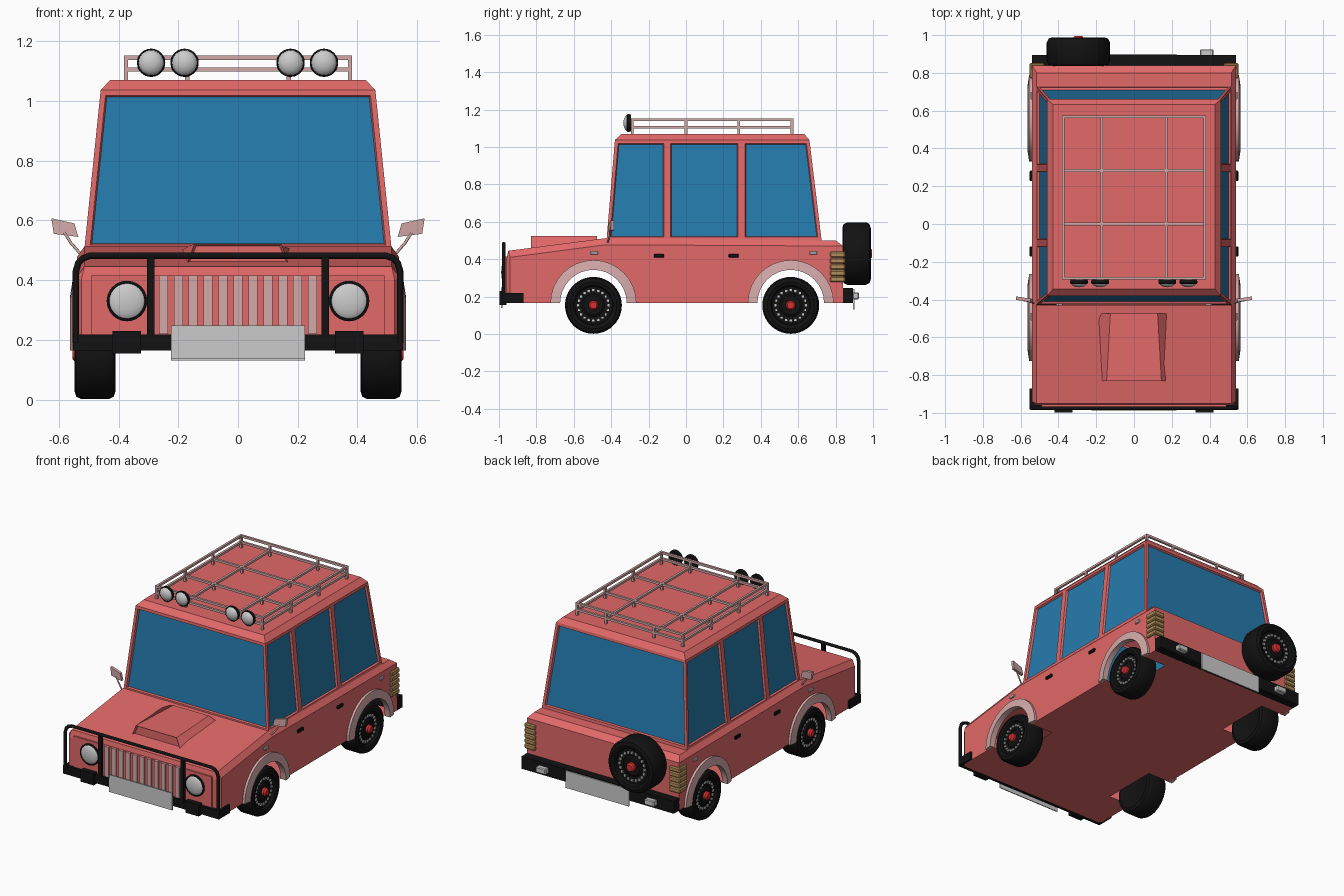
import bpy, bmesh
from math import sin, cos, pi
from mathutils import Vector

if "Cube" in bpy.data.objects:
    bpy.data.objects.remove(bpy.data.objects["Cube"])


def mat(name, r, g, b):
    m = bpy.data.materials.new(name)
    m.diffuse_color = (r, g, b, 1)
    m.use_nodes = True
    m.node_tree.nodes["Principled BSDF"].inputs["Base Color"].default_value = m.diffuse_color
    return m


RED = mat("paint", 0.76, 0.14, 0.14)
PINK = mat("trim", 0.66, 0.40, 0.40)
BLUE = mat("glass", 0.018, 0.20, 0.42)
BLACK = mat("rubber", 0.006, 0.006, 0.006)
AMBER = mat("amber", 0.45, 0.27, 0.10)
HUB = mat("hub_red", 0.70, 0.03, 0.03)


def finish(name, bm, m=None, smooth=False):
    me = bpy.data.meshes.new(name)
    bm.to_mesh(me)
    bm.free()
    ob = bpy.data.objects.new(name, me)
    bpy.context.collection.objects.link(ob)
    if m:
        me.materials.append(m)
    if smooth:
        bpy.ops.object.select_all(action='DESELECT')
        ob.select_set(True)
        bpy.context.view_layer.objects.active = ob
        bpy.ops.object.shade_smooth_by_angle(angle=0.6)
    return ob


def soup(faces):
    """Welded bmesh from a list of polygons."""
    bm = bmesh.new()
    for f in faces:
        bm.faces.new([bm.verts.new(p) for p in f])
    bmesh.ops.remove_doubles(bm, verts=bm.verts, dist=1e-4)
    bmesh.ops.recalc_face_normals(bm, faces=bm.faces)
    return bm


def box(name, x, y, z, m=None, bevel=0):
    bm = bmesh.new()
    bmesh.ops.create_cube(bm, size=1)
    for v in bm.verts:
        v.co = [(a[0] + a[1]) / 2 + c * (a[1] - a[0]) for a, c in zip((x, y, z), v.co)]
    if bevel:
        bmesh.ops.bevel(bm, geom=bm.edges[:], offset=bevel, segments=1, affect='EDGES')
    return finish(name, bm, m)


def side_box(name, s, x, y, z, m=None, bevel=0):
    return box(name, sorted((s * x[0], s * x[1])), y, z, m, bevel)


def lathe(name, profile, centre, axis, m=None, n=32):
    q = Vector(axis).to_track_quat('Z', 'Y')
    def pt(p, i):
        a = 2 * pi * i / n
        return Vector(centre) + q @ Vector((p[0] * cos(a), p[0] * sin(a), p[1]))
    faces = []
    for p, r in zip(profile, profile[1:]):
        for i in range(n):
            f = [pt(p, i), pt(p, i + 1), pt(r, i + 1), pt(r, i)]
            if p[0] == 0:
                f.pop(1)
            elif r[0] == 0:
                f.pop(2)
            faces.append(f)
    return finish(name, soup(faces), m, True)


def tube(name, pts, r, m, res=1):
    cu = bpy.data.curves.new(name, 'CURVE')
    cu.dimensions = '3D'
    cu.bevel_depth, cu.bevel_resolution, cu.use_fill_caps = r, res, True
    sp = cu.splines.new('POLY')
    sp.points.add(len(pts) - 1)
    for p, c in zip(sp.points, pts):
        p.co = (*c, 1)
    cu.materials.append(m)
    ob = bpy.data.objects.new(name, cu)
    bpy.context.collection.objects.link(ob)
    bpy.ops.object.select_all(action='DESELECT')
    ob.select_set(True)
    bpy.context.view_layer.objects.active = ob
    bpy.ops.object.convert(target='MESH')


WHEELS = (-0.495, 0.56)
ZB = 0.165


def arch(yc, r, n=16):
    return [(yc - r * cos(pi * i / n), ZB + r * sin(pi * i / n)) for i in range(n + 1)]


# Lower body: hollow shell with wheel openings in the sides and floor
faces = []
for s in (-1, 1):
    side = [(-0.94, ZB)] + arch(WHEELS[0], .18) + arch(WHEELS[1], .18)
    side += [(0.84, ZB), (0.84, .47), (-.43, .477), (-.94, .41)]
    faces.append([(s * .54, y, z) for y, z in side])
    faces.append([(s * .54, -.94, ZB), (s * .525, -.96, ZB), (s * .525, -.96, .40), (s * .54, -.94, .41)])
    faces.append([(s * .54, -.94, .41), (s * .525, -.96, .40), (s * .515, -.95, .445)])
    faces.append([(s * .54, -.94, .41), (s * .54, -.43, .477), (s * .515, -.43, .512), (s * .515, -.95, .445)])
    faces.append([(s * .54, -.43, .477), (s * .54, .84, .47), (s * .515, .80, .50), (s * .515, .72, .50), (s * .515, -.43, .512)])


def bridge(*pts):
    faces.append([(x, y, z) for x, y, z in pts] + [(-x, y, z) for x, y, z in reversed(pts)])


bridge((.525, -.96, ZB), (.525, -.96, .40))
bridge((.525, -.96, .40), (.515, -.95, .445))
bridge((.515, -.95, .445), (.515, -.43, .512))
bridge((.515, .72, .50), (.515, .80, .50))
bridge((.515, .80, .50), (.54, .84, .47))
bridge((.54, .84, .47), (.54, .84, ZB))
floor = [(.525, -.96), (.54, -.94)]
for yc in WHEELS:
    floor += [(.54, yc - .18), (.38, yc - .18), (.38, yc + .18), (.54, yc + .18)]
bridge(*[(x, y, ZB) for x, y in floor + [(.54, .84)]])
finish("lower_body", soup(faces), RED)

# Cabin: tapered walls, chamfered roof and recessed windows
low = [-.425, -.10, .297, .725]
top = [-.38, -.10, .297, .66]
walls = []
for s in (-1, 1):
    for i in range(3):
        walls.append([(s * .515, low[i], .50), (s * .515, low[i + 1], .50), (s * .46, top[i + 1], 1.037), (s * .46, top[i], 1.037)])
for i in (0, 3):
    walls.append([(-.515, low[i], .50), (.515, low[i], .50), (.46, top[i], 1.037), (-.46, top[i], 1.037)])
A = [(-.46, -.38), (.46, -.38), (.46, .297), (.46, .66), (-.46, .66), (-.46, .297)]
rim = [(x, y, 1.037) for x, y in [(-.46, -.38), (.46, -.38), (.46, -.10), (.46, .297), (.46, .66), (-.46, .66), (-.46, .297), (-.46, -.10)]]
cap = [(x * .93, {-.38: -.345, .66: .632}.get(y, y), 1.07) for x, y, z in rim]
roof = [cap] + [[rim[i], rim[(i + 1) % 8], cap[(i + 1) % 8], cap[i]] for i in range(8)]
bm = soup(walls + roof)
panes = [f for f in bm.faces if f.calc_center_median().z < .9]
bmesh.ops.inset_individual(bm, faces=panes, thickness=.018, depth=0, use_even_offset=True)
bmesh.ops.inset_individual(bm, faces=panes, thickness=.005, depth=-.012, use_even_offset=True)
glass = [[v.co.copy() for v in f.verts] for f in panes]
bmesh.ops.delete(bm, geom=panes, context='FACES')
finish("cabin", bm, RED)
gb = bmesh.new()
for g in glass:
    gb.faces.new([gb.verts.new(p) for p in g])
finish("windows", gb, BLUE)

# Bonnet scoop with recessed front
b = [(-.17, -.83, .455), (.17, -.83, .455), (.19, -.475, .50), (-.19, -.475, .50)]
t = [(-.145, -.83, .523), (.145, -.83, .523), (.125, -.475, .523), (-.125, -.475, .523)]
bm = soup([b, t] + [[b[i], b[(i + 1) % 4], t[(i + 1) % 4], t[i]] for i in range(4)])
front = [f for f in bm.faces if f.calc_center_median().y < -.8]
bmesh.ops.inset_individual(bm, faces=front, thickness=.01, depth=-.015)
finish("bonnet_scoop", bm, RED)

# Front panel, grille slats and plate
box("front_panel", (-.49, .49), (-.966, -.95), (.21, .415), RED)
for i in range(11):
    x = (i - 5) * .05
    box("grille_slat", (x - .015, x + .015), (-.974, -.96), (.22, .415), PINK)
box("front_plate", (-.225, .225), (-.988, -.982), (.138, .248))
box("rear_plate", (-.225, .225), (.894, .901), (.13, .24))


# Round lamps: grey dome in a black rim
def lamp(name, x, y, z, r, depth):
    dome = [(r * cos(pi / 2 * i / 6), depth * sin(pi / 2 * i / 6)) for i in range(6)] + [(0, depth)]
    lathe(name + "_lens", dome, (x, y, z), (0, -1, 0), None, 24)
    ring = [(0, -.012), (r, -.012), (r * 1.08, -.004), (r * 1.08, .006), (r * .96, .010), (r * .92, .004)]
    lathe(name + "_rim", ring, (x, y, z), (0, -1, 0), BLACK, 24)


for x in (-.372, .372):
    lamp("headlight", x, -.968, .33, .063, .02)
for x in (-.291, -.179, .176, .288):
    lamp("roof_lamp", x, -.307, 1.128, .044, .028)

# Bumpers and bull bar
box("front_bumper", (-.55, .55), (-.982, -.95), (ZB, .218), BLACK)
hoop = [(.543, .19), (.543, .43), (.535, .457), (.52, .473), (.495, .482)]
pts = [(-x, -.975, z) for x, z in hoop] + [(x, -.975, z) for x, z in reversed(hoop)]
tube("bull_bar_hoop", pts, .011, BLACK)
box("rear_bumper", (-.54, .54), (.838, .894), (ZB, .245), BLACK)
for s in (-1, 1):
    side_box("bumper_end", s, (.53, .552), (-.982, -.87), (ZB, .218), BLACK)
    side_box("overrider", s, (.325, .42), (-.998, -.96), (.155, .23), BLACK)
    side_box("bull_bar_upright", s, (.28, .304), (-.984, -.966), (.20, .483), BLACK)
    side_box("reversing_light", s, (.35, .42), (.89, .925), (.185, .222), None, .005)


# Wheels and spare
def wheel(name, c, ax, k=1):
    c, ax = Vector(c), Vector(ax)
    prof = [(0, -.05), (.10, -.06), (.125, -.069), (.143, -.063), (.152, -.045), (.152, .045), (.143, .063),
            (.125, .069), (.107, .063), (.10, .048), (.06, .045), (.05, .052), (0, .052)]
    lathe(name + "_tyre", [(r * k, u * k) for r, u in prof], c, ax, BLACK, 40)
    lathe(name + "_hub", [(.026 * k, .04 * k), (.026 * k, .066 * k), (.018 * k, .076 * k), (0, .076 * k)], c, ax, HUB, 16)
    q = ax.to_track_quat('Z', 'Y')
    bm = bmesh.new()
    for i in range(20):
        a = 2 * pi * i / 20
        p = c + k * (q @ Vector((.08 * cos(a), .08 * sin(a), .048)))
        vs = bmesh.ops.create_cube(bm, size=.013 * k)["verts"]
        bmesh.ops.translate(bm, verts=vs, vec=p)
    finish(name + "_rim_studs", bm)


for s in (-1, 1):
    for yc in WHEELS:
        wheel("wheel", (s * .479, yc, .153), (s, 0, 0))
        # Arch flares
        o, n = arch(yc, .23), arch(yc, .178)
        fl = []
        for i in range(16):
            for p, xs in ((o, (.535, .555)), (n, (.525, .563))):
                fl.append([(s * xs[0], *p[i]), (s * xs[1], *p[i]), (s * xs[1], *p[i + 1]), (s * xs[0], *p[i + 1])])
            fl.append([(s * .555, *o[i]), (s * .563, *n[i]), (s * .563, *n[i + 1]), (s * .555, *o[i + 1])])
        fl += [[(s * .535, *o[i]), (s * .555, *o[i]), (s * .563, *n[i]), (s * .525, *n[i])] for i in (0, 16)]
        finish("arch_flare", soup(fl), PINK, True)
    # Side details: handles, markers, tail lights, mirrors
    for y in (-.145, .255):
        side_box("door_handle", s, (.535, .552), (y - .027, y + .027), (.408, .427), BLACK, .003)
    for y in (-.49, .68):
        side_box("side_marker", s, (.535, .549), (y - .02, y + .02), (.424, .442), None, .003)
    for i in range(5):
        z = .277 + i * .033
        side_box("tail_light", s, (.475, .552), (.77, .852), (z, z + .031), AMBER, .006)
    tube("mirror_arm", [(s * .525, -.42, .485), (s * .56, -.408, .525), (s * .582, -.405, .56)], .005, PINK)
    quad = [(.535, .545), (.617, .555), (.625, .607), (.548, .590)]
    fr = [(s * x, -.415 + (x - .535) * .15, z) for x, z in quad]
    bk = [(x, y + .018, z) for x, y, z in fr]
    finish("mirror", soup([fr, bk] + [[fr[i], fr[(i + 1) % 4], bk[(i + 1) % 4], bk[i]] for i in range(4)]), PINK)
wheel("spare", (-.295, .912, .43), (0, 1, 0), 1.1)

# Roof rack: two rails, grid bars and posts
XS, YS = (-.375, -.17, .17, .375), (-.287, 0, .283, .567)
W = .007
for z in (1.105, 1.145):
    for i, (x, y) in enumerate(zip(XS, YS)):
        if z < 1.14 or i in (0, 3):
            box("rack_bar", (x - W, x + W), (YS[0] - W, YS[3] + W), (z - W, z + W), PINK)
            box("rack_bar", (XS[0] - W, XS[3] + W), (y - W, y + W), (z - W, z + W), PINK)
for i, x in enumerate(XS):
    for j, y in enumerate(YS):
        h = 1.15 if i in (0, 3) or j in (0, 3) else 1.105
        box("rack_post", (x - W, x + W), (y - W, y + W), (1.065, h), PINK)
